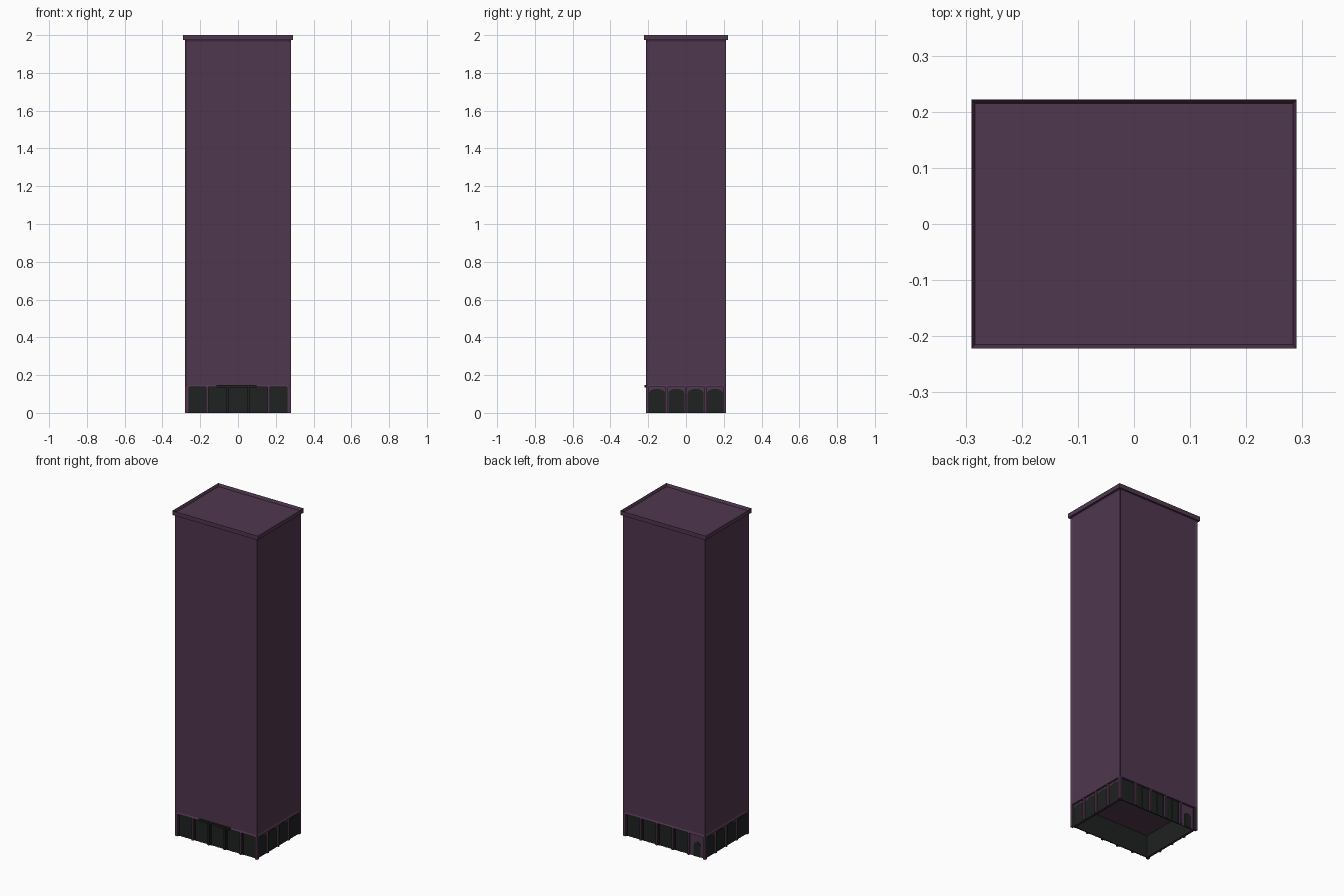
import bpy, bmesh, math

cube = bpy.data.objects.get("Cube")
if cube:
    bpy.data.objects.remove(cube, do_unlink=True)

HX, HY = 0.28, 0.213      # tower half sizes
LOBBY = 0.137             # height of the ground floor
RECESS = 0.012            # depth of the glazing behind the columns


def material(name, rgb):
    m = bpy.data.materials.new(name)
    m.use_nodes = True
    m.diffuse_color = (*rgb, 1)
    m.node_tree.nodes["Principled BSDF"].inputs["Base Color"].default_value = (*rgb, 1)
    return m


PURPLE = material("plum wall", (0.08, 0.038, 0.077))
DARK = material("dark glass", (0.014, 0.016, 0.015))


def finish(name, bm, mat):
    bmesh.ops.recalc_face_normals(bm, faces=bm.faces)
    me = bpy.data.meshes.new(name)
    bm.to_mesh(me)
    bm.free()
    me.materials.append(mat)
    ob = bpy.data.objects.new(name, me)
    bpy.context.collection.objects.link(ob)
    return ob


def box_mesh(lo, hi):
    bm = bmesh.new()
    bmesh.ops.create_cube(bm, size=1)
    for v in bm.verts:
        v.co = [(a + b) / 2 + c * (b - a) for a, b, c in zip(lo, hi, v.co)]
    return bm


def box(name, lo, hi, mat):
    return finish(name, box_mesh(lo, hi), mat)


def on_side(ob, side):
    """Turn a part built at local y = 0, facing -y, onto one wall."""
    depth = HY if side % 2 == 0 else HX
    a = side * math.pi / 2
    ob.rotation_euler.z = a
    ob.location = (math.sin(a) * depth, -math.cos(a) * depth, 0)
    return ob


# Tower shaft with a framed, slightly sunken panel on each side
bm = box_mesh((-HX, -HY, LOBBY), (HX, HY, 1.975))
walls = [f for f in bm.faces if abs(f.normal.z) < 0.5]
bmesh.ops.inset_individual(bm, faces=walls, thickness=0.014, depth=-0.005)
finish("tower_shaft", bm, PURPLE)

# Cornice with a parapet around the sunken roof
bm = box_mesh((-0.29, -0.222, 1.973), (0.29, 0.222, 2.0))
roof = [f for f in bm.faces if f.normal.z > 0.5]
bmesh.ops.inset_region(bm, faces=roof, thickness=0.01)
for f in roof:
    for v in f.verts:
        v.co.z -= 0.017
finish("cornice_and_roof", bm, PURPLE)

# Corner posts
for sx in (-1, 1):
    for sy in (-1, 1):
        x, y = sx * (HX - 0.008), sy * (HY - 0.008)
        box("corner_post", (x - 0.008, y - 0.008, 0),
            (x + 0.008, y + 0.008, LOBBY + 0.002), PURPLE)


def arch_panel(name, width, top):
    """Flat window plate with an arched head."""
    bm = bmesh.new()
    r = width / 2
    rise = 0.022
    pts = [(-r, 0), (r, 0)]
    pts += [(r * math.cos(t * math.pi / 8), top - rise + rise * math.sin(t * math.pi / 8))
            for t in range(9)]
    f = bm.faces.new([bm.verts.new((x, 0, z)) for x, z in pts])
    ext = bmesh.ops.extrude_face_region(bm, geom=[f])
    for v in ext["geom"]:
        if isinstance(v, bmesh.types.BMVert):
            v.co.y += 0.004
    return finish(name, bm, DARK)


# Ground floor bays: sides 0 front, 1 left, 2 back, 3 right
for side in range(4):
    long_side = side % 2 == 0
    half = HX if long_side else HY
    bays = 5 if long_side else 4
    step = (2 * half - 0.015) / bays
    start = -half + 0.0075
    for i in range(bays):
        a, b = start + i * step, start + (i + 1) * step
        service = side == 2 and i == bays - 1
        solid = service or not long_side
        # wall or glazing set behind the columns
        on_side(box("bay_wall" if solid else "bay_glass", (a, RECESS, 0),
                    (b, RECESS + 0.006, LOBBY), PURPLE if solid else DARK), side)
        if solid:
            w, top = (0.045, 0.09) if service else (step - 0.018, 0.127)
            win = on_side(arch_panel("service_door" if service else "arched_window", w, top), side)
            mid = (a + b) / 2
            ang = side * math.pi / 2
            off = RECESS - 0.003
            win.location.x += math.cos(ang) * mid - math.sin(ang) * off
            win.location.y += math.sin(ang) * mid + math.cos(ang) * off
            if not service:
                on_side(box("inner_glass", (a, RECESS + 0.007, 0),
                            (b, RECESS + 0.01, LOBBY), DARK), side)
        else:
            # slim glazing bars
            for x in (a + 0.012, (a + b) / 2, b - 0.012):
                on_side(box("glazing_bar", (x - 0.002, RECESS - 0.003, 0),
                            (x + 0.002, RECESS, LOBBY), DARK), side)
        # column between bays
        if i:
            dark = side == 0 and i in (2, 3)
            on_side(box("column", (a - 0.006, 0.001, 0), (a + 0.006, RECESS, LOBBY),
                        DARK if dark else PURPLE), side)

# Entrance canopy
box("entrance_canopy", (-0.115, -HY - 0.006, 0.135), (0.097, -HY + 0.012, 0.147), DARK)
